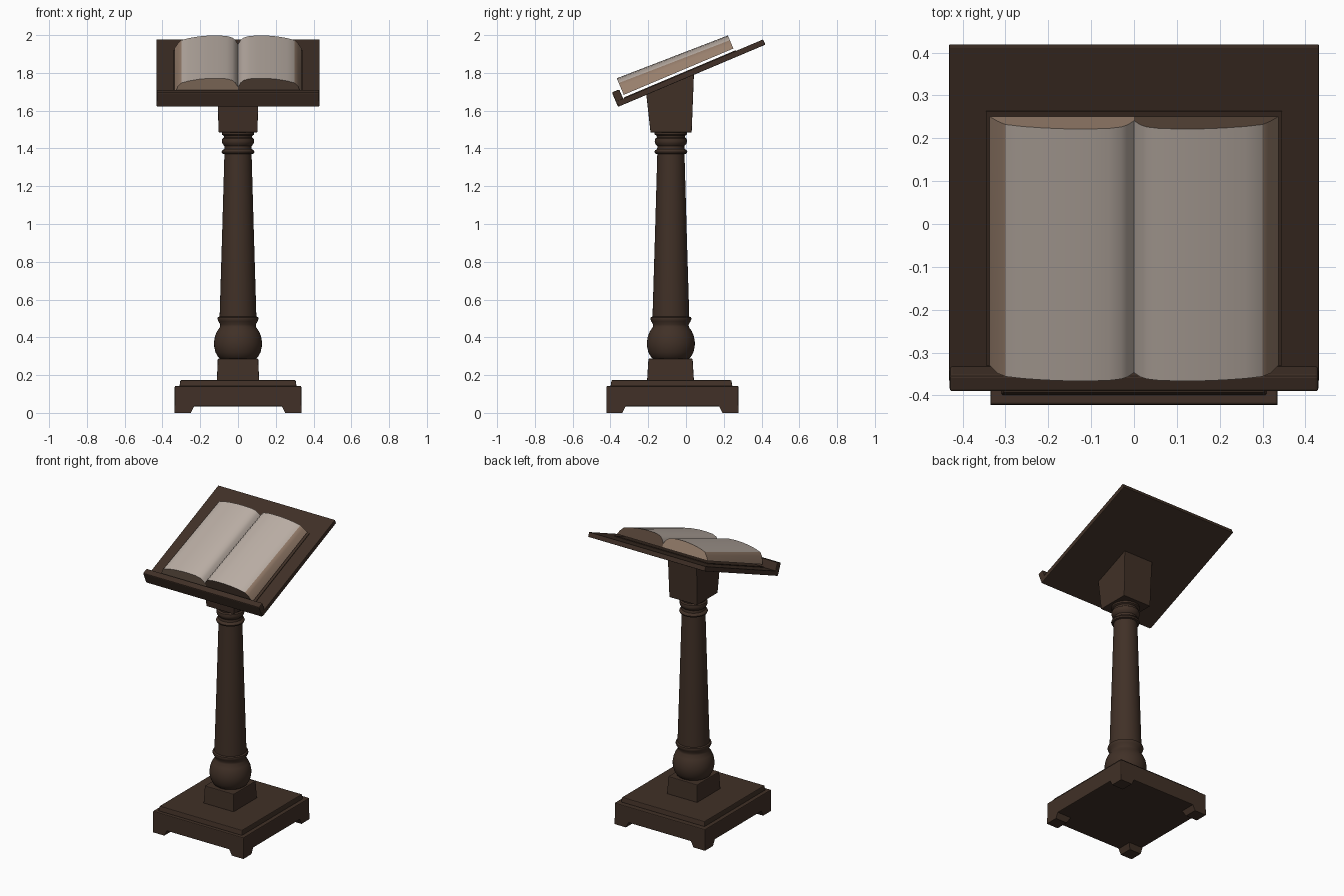
import bpy, bmesh, math
from mathutils import Matrix, Vector

if "Cube" in bpy.data.objects:
    bpy.data.objects.remove(bpy.data.objects["Cube"])


def mat(name, rgb):
    m = bpy.data.materials.new(name)
    m.diffuse_color = (*rgb, 1)
    m.use_nodes = True
    m.node_tree.nodes["Principled BSDF"].inputs["Base Color"].default_value = m.diffuse_color
    return m


WOOD = mat("dark_wood", (0.052, 0.030, 0.020))
PAGE = mat("page_paper", (0.50, 0.43, 0.38))
EDGE = mat("page_edge_tan", (0.31, 0.21, 0.15))
DARK = mat("page_end_brown", (0.10, 0.062, 0.042))

CY = -0.08                       # column axis
TILT = math.atan2(0.389, 0.921)  # desk slope
DESK = Matrix.Translation((0, -0.36, 1.62)) @ Matrix.Rotation(TILT, 4, 'X')


def make(name, bm, mats=(WOOD,), matrix=None, bevel=0.0, smooth=None):
    bmesh.ops.recalc_face_normals(bm, faces=bm.faces)
    me = bpy.data.meshes.new(name)
    bm.to_mesh(me)
    bm.free()
    for m in mats:
        me.materials.append(m)
    ob = bpy.data.objects.new(name, me)
    bpy.context.collection.objects.link(ob)
    if matrix:
        ob.matrix_world = matrix
    if bevel:
        b = ob.modifiers.new("bevel", 'BEVEL')
        b.width, b.segments = bevel, 2
    if smooth:
        bpy.ops.object.select_all(action='DESELECT')
        ob.select_set(True)
        bpy.context.view_layer.objects.active = ob
        bpy.ops.object.shade_smooth_by_angle(angle=math.radians(smooth))
    return ob


def add_block(bm, lo, hi):
    """Block between a bottom and a top rectangle (x0, x1, y0, y1, z function or number)."""
    rings = []
    for x0, x1, y0, y1, z in (lo, hi):
        zf = z if callable(z) else (lambda y, z=z: z)
        rings.append([bm.verts.new((x, y, zf(y))) for x, y in ((x0, y0), (x1, y0), (x1, y1), (x0, y1))])
    a, b = rings
    bm.faces.new(a[::-1])
    bm.faces.new(b)
    for i in range(4):
        j = (i + 1) % 4
        bm.faces.new((a[i], a[j], b[j], b[i]))


def block(name, lo, hi, **kw):
    bm = bmesh.new()
    add_block(bm, lo, hi)
    return make(name, bm, **kw)


# Square base, upper step and plinth
BY = -0.072
block("base", (-.335, .335, BY - .35, BY + .35, .035), (-.335, .335, BY - .35, BY + .35, .142), bevel=.005)
block("base_step", (-.31, .31, BY - .328, BY + .318, .14), (-.305, .305, BY - .322, BY + .312, .173), bevel=.004)
block("plinth", (-.112, .112, CY - .126, CY + .122, .17), (-.107, .107, CY - .119, CY + .115, .287), bevel=.004)

# Four tapered corner feet
bm = bmesh.new()
for sx in (-1, 1):
    for sy in (-1, 1):
        def rect(w, z):
            xs = sorted((sx * .335, sx * (.335 - w)))
            ys = sorted((BY + sy * .35, BY + sy * (.35 - w)))
            return (*xs, *ys, z)
        add_block(bm, rect(.085, 0), rect(.105, .04))
make("feet", bm)

# Turned column (radius, height)
profile = [(0, .28), (.085, .28), (.105, .295), (.119, .32), (.126, .35), (.127, .375), (.122, .405),
           (.111, .432), (.095, .455), (.094, .468), (.104, .485), (.109, .498), (.107, .506), (.097, .510),
           (.097, .52), (.084, .95), (.072, 1.37), (.083, 1.373), (.087, 1.382), (.083, 1.391),
           (.073, 1.396), (.071, 1.412), (.082, 1.424), (.086, 1.438), (.083, 1.452), (.074, 1.458),
           (.076, 1.468), (.086, 1.474), (.086, 1.488), (0, 1.488)]
bm = bmesh.new()
vs = [bm.verts.new((r, 0, z)) for r, z in profile]
es = [bm.edges.new(p) for p in zip(vs, vs[1:])]
bmesh.ops.spin(bm, geom=vs + es, cent=(0, 0, 0), axis=(0, 0, 1), angle=math.tau, steps=40, use_merge=True)
bmesh.ops.remove_doubles(bm, verts=bm.verts, dist=1e-5)
make("column", bm, matrix=Matrix.Translation((0, CY, 0)), smooth=40)

# Head block cut along the desk slope
slope = lambda y: 1.622 + math.tan(TILT) * (y + .36)
block("head_block", (-.103, .103, -.188, .03, 1.485), (-.108, .108, -.21, .042, slope), bevel=.003)

# Sloping desk, front lip and book cover, in desk coordinates
block("desk_board", (-.432, .432, .005, .847, 0), (-.432, .432, .005, .847, .03), matrix=DESK, bevel=.003)
block("desk_lip", (-.43, .43, 0, .042, 0), (-.43, .43, 0, .042, .083), matrix=DESK, bevel=.006)
block("book_cover", (-.345, .345, .047, .69, .029), (-.345, .345, .047, .69, .034), matrix=DESK)

# Open book: mirrored page profile (x, drop below the crest) swept up the desk
half = [(.005, -.042), (.014, -.026), (.03, -.012), (.06, -.003), (.11, .0), (.16, -.001),
        (.21, -.006), (.26, -.015), (.30, -.027), (.318, -.046)]
bm = bmesh.new()
N = 6
for s in (-1, 1):
    rows = []
    for i in range(N + 1):
        t = i / N
        v, crest = .053 + .63 * t, .142 - .02 * t
        pts = [(0, .047), (0, crest - .05)] + [(x, crest + d) for x, d in half] + [(.337, .047)]
        rows.append([bm.verts.new((s * x, v, w)) for x, w in pts])
    n = len(rows[0])
    for a, b in zip(rows, rows[1:]):
        for k in range(1, n):
            j = (k + 1) % n
            f = bm.faces.new((a[k], a[j], b[j], b[k]))
            f.material_index = 0 if k < n - 3 else 1   # paper on top, tan at sides and below
    for r in (rows[0], rows[-1]):
        f = bm.faces.new(r)
        f.material_index = 1 if s < 0 else 2
# close the gap at the spine line: both halves share the centre plane
bmesh.ops.remove_doubles(bm, verts=bm.verts, dist=1e-5)
make("open_book", bm, mats=(PAGE, EDGE, DARK), matrix=DESK, smooth=35)
